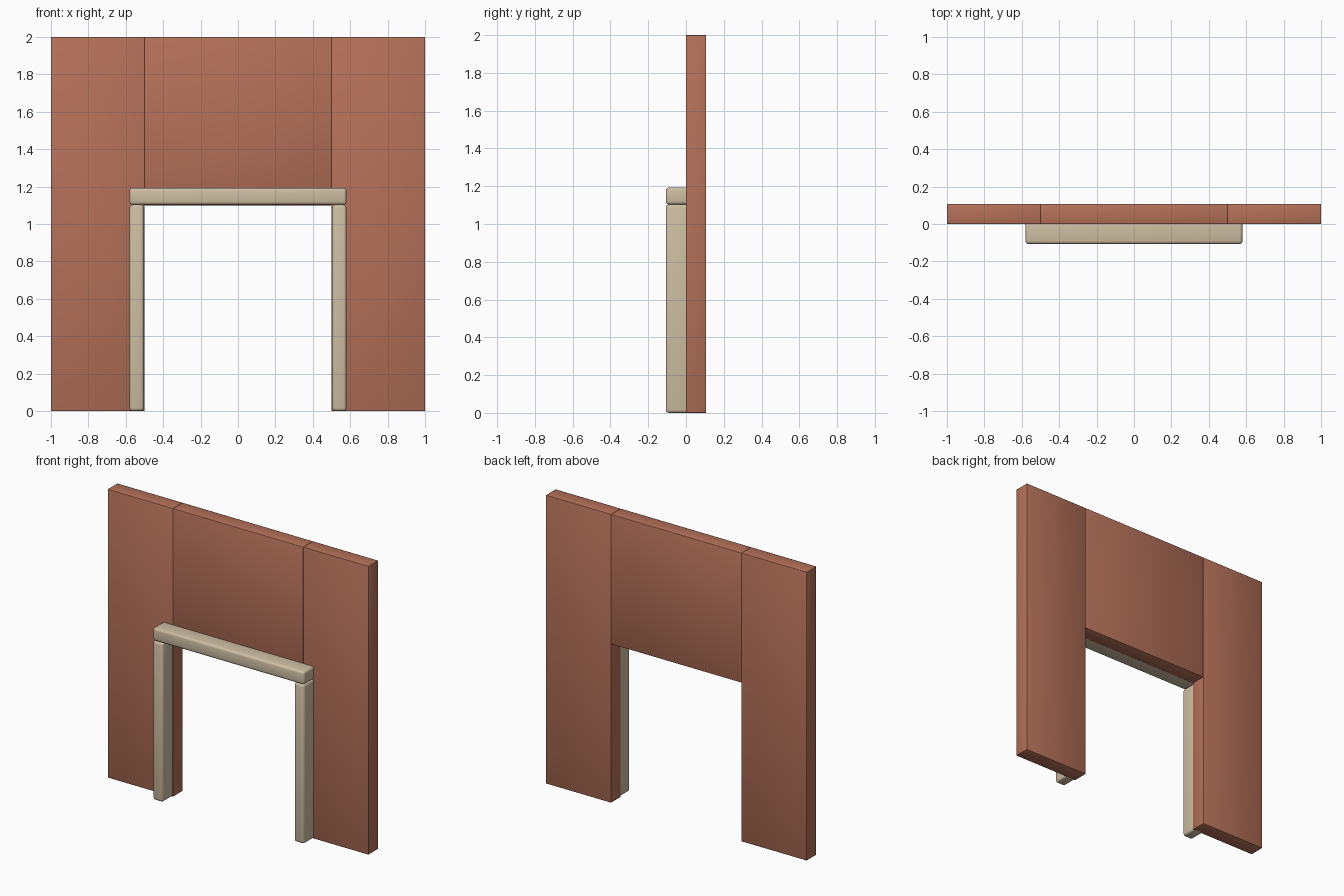
import bpy
import bmesh
from mathutils import Vector

cube = bpy.data.objects.get("Cube")
if cube:
    bpy.data.objects.remove(cube, do_unlink=True)


def make_material(name, color):
    mat = bpy.data.materials.new(name)
    mat.use_nodes = True
    mat.diffuse_color = color
    mat.node_tree.nodes["Principled BSDF"].inputs["Base Color"].default_value = color
    return mat


def block(name, low, high, mat, radius, segments):
    """Box between two corners with rounded edges."""
    low, high = Vector(low), Vector(high)
    size = high - low
    bm = bmesh.new()
    bmesh.ops.create_cube(bm, size=1)
    bmesh.ops.scale(bm, vec=size, verts=bm.verts)
    bmesh.ops.bevel(bm, geom=bm.edges[:], offset=radius, segments=segments,
                    profile=0.5, affect='EDGES')
    for face in bm.faces:
        face.smooth = True
    mesh = bpy.data.meshes.new(name)
    bm.to_mesh(mesh)
    bm.free()
    mesh.materials.append(mat)
    obj = bpy.data.objects.new(name, mesh)
    obj.location = (low + high) / 2
    bpy.context.collection.objects.link(obj)
    return obj


brick = make_material("terracotta_wall", (0.46, 0.165, 0.10, 1))
stone = make_material("beige_trim", (0.62, 0.52, 0.37, 1))

DEPTH = 0.107   # wall thickness and trim projection
HEAD = 1.10     # height of the doorway
EMBED = 0.03    # trim set into the wall

# Wall panels and door posts on both sides
for side, sign in (("left", 1), ("right", -1)):
    xs = sorted((sign * 0.5, sign * 1.0))
    block(side + "_wall_panel", (xs[0], 0, 0), (xs[1], DEPTH, 2),
          brick, 0.003, 2)
    xs = sorted((sign * 0.503, sign * 0.58))
    block(side + "_door_post", (xs[0], -DEPTH, 0), (xs[1], EMBED, HEAD + 0.003),
          stone, 0.016, 3)

# Wall above the doorway and the lintel trim
block("upper_wall_panel", (-0.5, 0, HEAD), (0.5, DEPTH, 2), brick, 0.003, 2)
block("door_lintel", (-0.58, -DEPTH, HEAD + 0.003), (0.58, EMBED, 1.193),
      stone, 0.016, 3)
